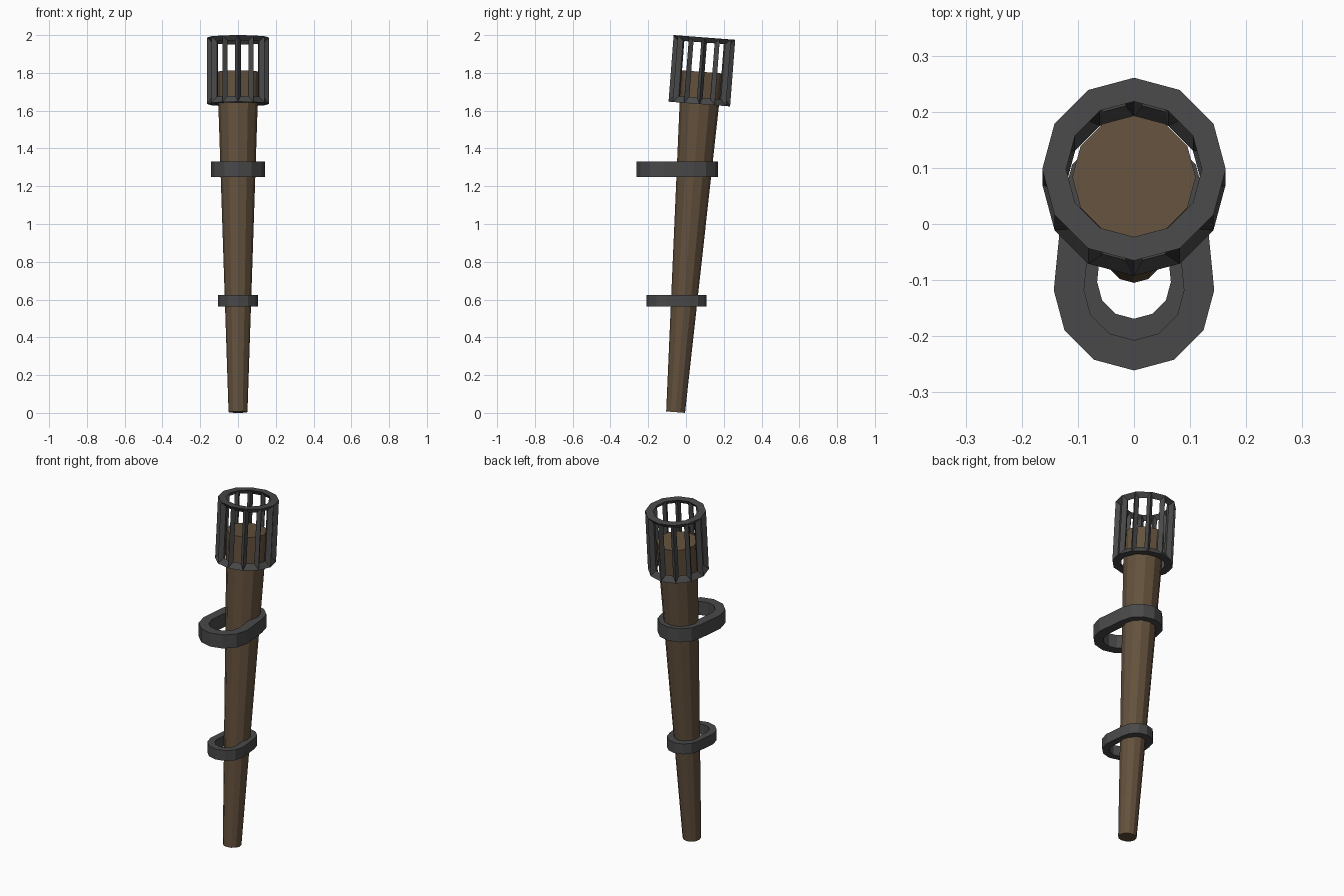
import bpy, bmesh, math
from mathutils import Matrix

if "Cube" in bpy.data.objects:
    bpy.data.objects.remove(bpy.data.objects["Cube"])

SIDES = 12
TILT = math.radians(4.4)
# Tilted torch frame: axial position 0 is the foot of the shaft
FRAME = Matrix.Translation((0, -0.055, 0.0039)) @ Matrix.Rotation(-TILT, 4, 'X')


def material(name, rgb):
    m = bpy.data.materials.new(name)
    m.diffuse_color = (*rgb, 1)
    m.use_nodes = True
    m.node_tree.nodes["Principled BSDF"].inputs["Base Color"].default_value = m.diffuse_color
    return m


wood = material("dark wood", (0.125, 0.082, 0.046))
iron = material("dark iron", (0.066, 0.066, 0.067))


def finish(name, bm, mat, matrix=None):
    if matrix:
        bm.transform(matrix)
    bmesh.ops.recalc_face_normals(bm, faces=bm.faces[:])
    me = bpy.data.meshes.new(name)
    bm.to_mesh(me)
    bm.free()
    me.materials.append(mat)
    ob = bpy.data.objects.new(name, me)
    bpy.context.collection.objects.link(ob)


def bridge(bm, a, b):
    """Quads between two closed vertex loops."""
    n = len(a)
    for i in range(n):
        j = (i + 1) % n
        bm.faces.new((a[i], a[j], b[j], b[i]))


def circle(r, z):
    return [(r * math.sin(i * math.tau / SIDES), r * math.cos(i * math.tau / SIDES), z)
            for i in range(SIDES)]


def loop(bm, pts):
    return [bm.verts.new(p) for p in pts]


# Tapered wooden shaft
bm = bmesh.new()
low, high = loop(bm, circle(0.05, 0)), loop(bm, circle(0.11, 1.807))
bridge(bm, low, high)
bm.faces.new(low)
bm.faces.new(high)
finish("shaft", bm, wood, FRAME)

# Cage rims: flat outside end, wedge pointing to the cage middle
Z0, Z1 = 1.636, 1.9896
R_OUT, R_MID, R_IN = 0.1635, 0.142, 0.121


def rim(name, z, apex):
    bm = bmesh.new()
    loops = [loop(bm, circle(r, h)) for r, h in
             ((R_OUT, z), (R_MID, z + apex), (R_IN, z))]
    for k in range(3):
        bridge(bm, loops[k], loops[(k + 1) % 3])
    finish(name, bm, iron, FRAME)


rim("cage_lower_rim", Z0, 0.033)
rim("cage_upper_rim", Z1, -0.027)

# Cage bars: diamond section, one at each corner of the rims
bm = bmesh.new()
section = ((R_OUT, 0), (R_MID - 0.004, 0.015), (R_IN, 0), (R_MID - 0.004, -0.015))
for i in range(SIDES):
    a = i * math.tau / SIDES
    ends = []
    for z in (Z0, Z1):
        ends.append(loop(bm, [(r * math.cos(a) - t * math.sin(a),
                               r * math.sin(a) + t * math.cos(a), z) for r, t in section]))
    bridge(bm, *ends)
    bm.faces.new(ends[0])
    bm.faces.new(ends[1])
finish("cage_bars", bm, iron, FRAME)


# Level wall brackets: long loops around the shaft, wider at the front
def stadium(inset, z):
    pts = []
    for k in range(2):
        r, y = ((0.143, -0.072), (0.127, 0.089))[k]
        for i in range(7):
            a = math.pi * (1 - k) + math.pi * i / 6
            pts.append(((r - inset) * math.cos(a), y + (r - inset) * math.sin(a), z))
    return pts


def bracket(name, scale, y, z, height):
    bm = bmesh.new()
    loops = [loop(bm, stadium(d, h)) for d, h in
             ((0, -0.5), (0, 0.5), (0.054, 0.5), (0.054, -0.5))]
    for k in range(4):
        bridge(bm, loops[k], loops[(k + 1) % 4])
    finish(name, bm, iron, Matrix.Translation((0, y, z))
           @ Matrix.Diagonal((scale, scale, height, 1)))


bracket("upper_bracket", 1.0, -0.046, 1.29, 0.08)
bracket("lower_bracket", 0.738, -0.05, 0.594, 0.061)
